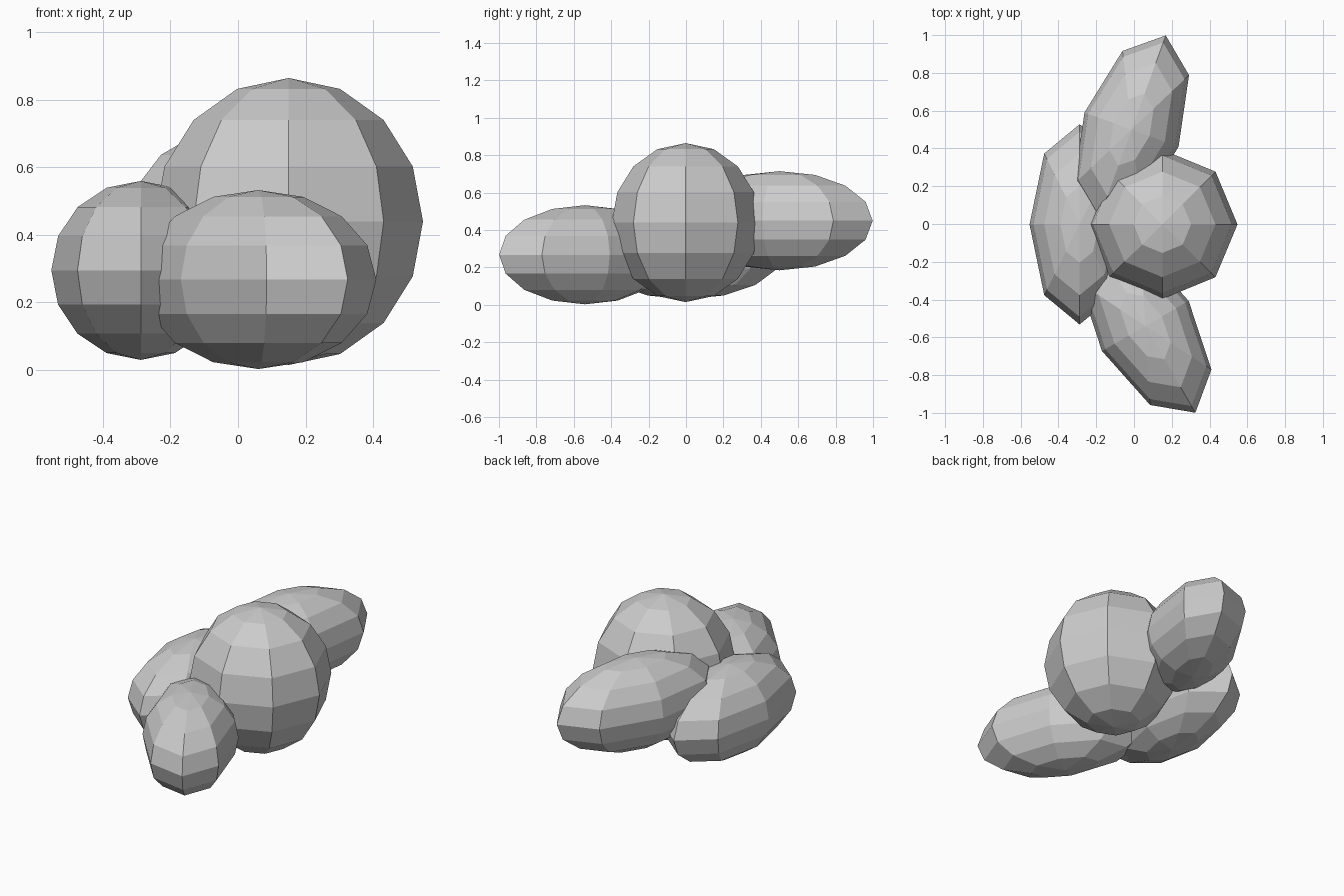
import bpy
from math import radians

if "Cube" in bpy.data.objects:
    bpy.data.objects.remove(bpy.data.objects["Cube"])


def lobe(name, centre, radii, turn=0):
    """Low-poly flat-shaded ellipsoid turned about z."""
    bpy.ops.mesh.primitive_uv_sphere_add(segments=8, ring_count=8, radius=1,
                                         location=centre)
    ob = bpy.context.object
    ob.name = name
    ob.scale = radii
    ob.rotation_euler.z = radians(turn)
    return ob


# Large round lobe
lobe("main_lobe", (0.15, -0.002, 0.44), (0.398, 0.395, 0.425))

# Three equal elongated lobes clustered around it
small = (0.265, 0.53, 0.265)
lobe("left_lobe", (-0.288, -0.002, 0.295), small)
lobe("front_lobe", (0.06, -0.54, 0.268), small, 30)
lobe("back_lobe", (-0.013, 0.5, 0.45), small, -20)
